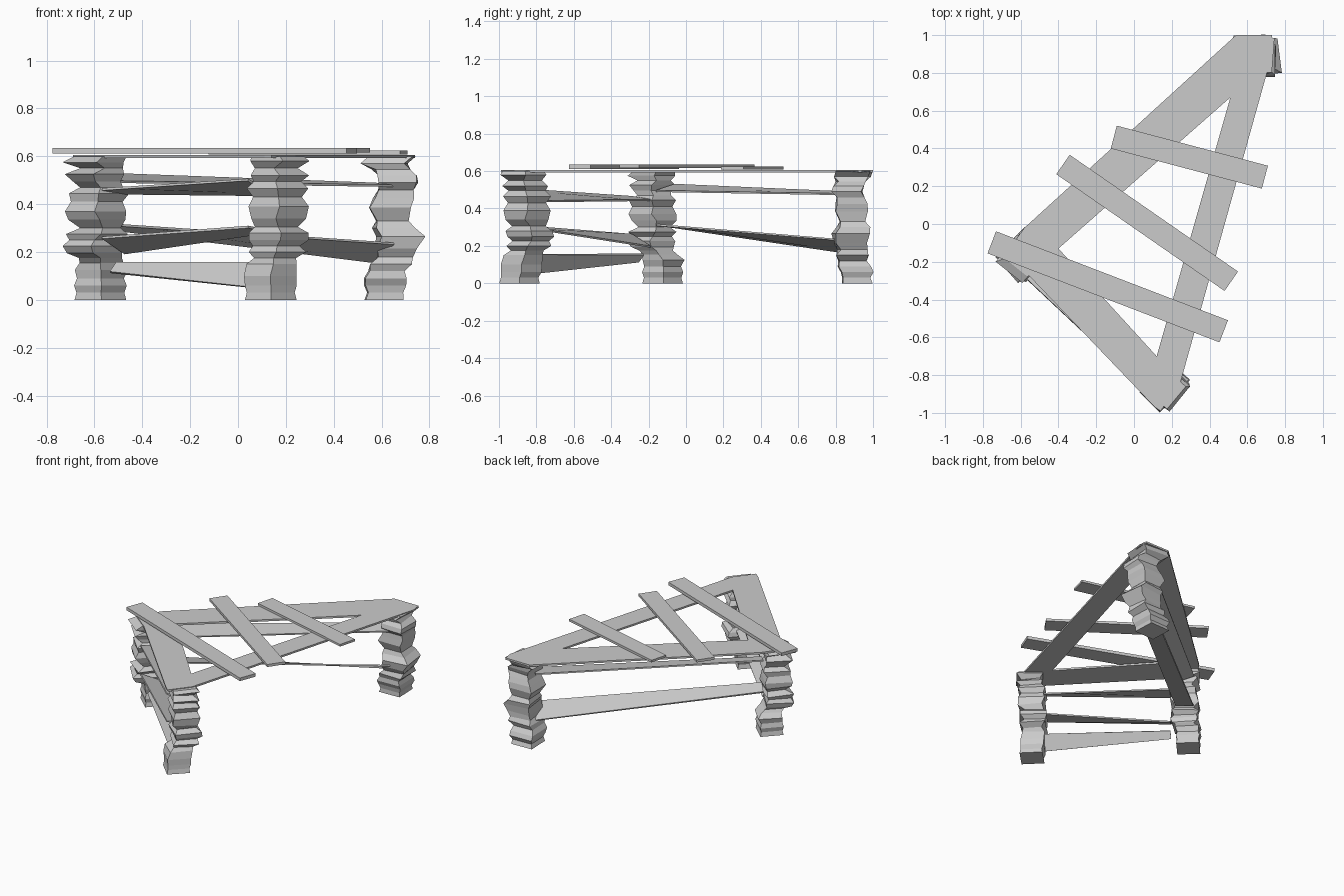
import bpy, bmesh, math, random
from mathutils import Vector

random.seed(4)


def finish(name, bm):
    bmesh.ops.recalc_face_normals(bm, faces=bm.faces)
    me = bpy.data.meshes.new(name)
    bm.to_mesh(me)
    bm.free()
    ob = bpy.data.objects.new(name, me)
    bpy.context.collection.objects.link(ob)
    return ob


# Jagged pillar: four-sided rings (z, x, y, corner radius) skinned together
def pillar(name, turn, rings):
    bm = bmesh.new()
    loops = []
    for k, (z, x, y, r) in enumerate(rings):
        twist = random.uniform(-7, 7) if z > .1 else 0
        angs = [math.radians(turn + twist + 90 * i) for i in range(4)]
        loops.append([bm.verts.new((x + r * math.cos(a), y + r * math.sin(a), z)) for a in angs])
    for lo, hi in zip(loops, loops[1:]):
        for i in range(4):
            j = (i + 1) % 4
            bm.faces.new((lo[i], lo[j], hi[j], hi[i]))
    bm.faces.new(loops[0])
    bm.faces.new(loops[-1])
    finish(name, bm)


# Thin twisted board between two ends: (x, y, left edge z, right edge z, width)
def board(name, a, b, thick=.01):
    bm = bmesh.new()
    side = (Vector(b[:2]) - Vector(a[:2])).normalized().orthogonal()
    loops = []
    for x, y, zl, zr, w in (a, b):
        d = side * w / 2
        l, r = Vector((x + d.x, y + d.y, zl)), Vector((x - d.x, y - d.y, zr))
        along = Vector((-side.y, side.x, 0))
        n = along.cross(l - r).normalized() * thick / 2
        loops.append([bm.verts.new(p) for p in (l + n, r + n, r - n, l - n)])
    for i in range(4):
        j = (i + 1) % 4
        bm.faces.new((loops[0][i], loops[0][j], loops[1][j], loops[1][i]))
    for lp in loops:
        bm.faces.new(lp)
    finish(name, bm)


# Flat plank from centre-line ends
def plank(name, p, q, z0, z1, w=0.125):
    z = (z0 + z1) / 2
    board(name, (*p, z, z, w), (*q, z, z, w), z1 - z0)


pillar("left_pillar", 2, [
    (0, -.575, -.125, .108), (.03, -.575, -.125, .1), (.06, -.575, -.125, .11),
    (.09, -.575, -.125, .098), (.125, -.57, -.12, .112), (.155, -.57, -.14, .092),
    (.175, -.575, -.16, .09), (.195, -.6, -.18, .115), (.225, -.605, -.185, .128),
    (.25, -.6, -.18, .105), (.275, -.59, -.18, .13), (.30, -.575, -.17, .085),
    (.335, -.59, -.17, .12), (.37, -.595, -.18, .128), (.41, -.59, -.18, .108),
    (.445, -.58, -.18, .126), (.47, -.57, -.17, .09), (.495, -.59, -.18, .1),
    (.525, -.6, -.18, .124), (.55, -.57, -.17, .09), (.575, -.605, -.185, .128),
    (.60, -.575, -.17, .11)])
pillar("front_pillar", 0, [
    (0, .137, -.89, .108), (.03, .137, -.89, .1), (.06, .137, -.88, .108),
    (.10, .135, -.88, .11), (.15, .14, -.87, .105), (.175, .155, -.85, .088),
    (.20, .165, -.84, .12), (.225, .16, -.83, .098), (.25, .17, -.83, .125),
    (.28, .17, -.84, .125), (.305, .16, -.84, .09), (.34, .17, -.85, .115),
    (.39, .17, -.85, .126), (.43, .165, -.85, .102), (.465, .165, -.85, .128),
    (.495, .165, -.85, .1), (.52, .175, -.86, .122), (.55, .16, -.86, .09),
    (.58, .175, -.87, .124), (.60, .165, -.87, .11)])
pillar("back_pillar", 47, [
    (0, .61, .915, .112), (.03, .615, .91, .103), (.06, .615, .915, .12),
    (.09, .615, .9, .122), (.12, .62, .89, .103), (.15, .64, .89, .122),
    (.18, .65, .89, .103), (.215, .66, .88, .118), (.265, .68, .88, .13),
    (.30, .65, .895, .115), (.33, .645, .89, .093), (.385, .635, .885, .122),
    (.425, .65, .885, .115), (.46, .66, .88, .103), (.49, .67, .86, .112),
    (.52, .665, .87, .115), (.545, .64, .88, .103), (.57, .61, .89, .13),
    (.60, .645, .9, .13)])

# Twisted side boards: front-left run and back-left run
left_f, front = (-.52, -.24), (.09, -.815)
board("low_front_board", (*left_f, .155, .115, .04), (*front, .155, .05, .05))
board("middle_front_board", (*left_f, .195, .26, .14), (*front, .285, .305, .14))
board("high_front_board", (*left_f, .445, .462, .14), (*front, .438, .502, .14))
left_b, back = (-.53, -.11), (.61, .84)
board("middle_back_board", (*left_b, .30, .312, .12), (*back, .158, .235, .13))
board("high_back_board", (*left_b, .527, .493, .13), (*back, .485, .477, .12))

# Triangular top frame
inner = [(-.40, -.13), (.12, -.70), (.51, .67)]
outer = [(-.58, -.02), (-.69, -.17), (-.55, -.28), (.11, -.97), (.14, -.99),
         (.24, -.86), (.74, .93), (.73, 1.0), (.54, 1.0)]
bm = bmesh.new()
I, O = [[[bm.verts.new((x, y, z)) for x, y in pts] for z in (.592, .605)] for pts in (inner, outer)]
for lv in range(2):
    for k in range(3):
        a, b, c = O[lv][3 * k:3 * k + 3]
        n = (k + 1) % 3
        bm.faces.new((I[lv][k], a, b, c))
        bm.faces.new((I[lv][k], c, O[lv][3 * n], I[lv][n]))
for lo, hi in (I, O):
    for i in range(len(lo)):
        j = (i + 1) % len(lo)
        bm.faces.new((lo[i], lo[j], hi[j], hi[i]))
finish("top_frame", bm)

# Loose planks laid across the frame
plank("front_plank", (-.753, -.097), (.475, -.568), .612, .634)
plank("middle_plank", (-.376, .315), (.515, -.303), .616, .634)
plank("back_plank", (-.107, .46), (.693, .248), .608, .624)
